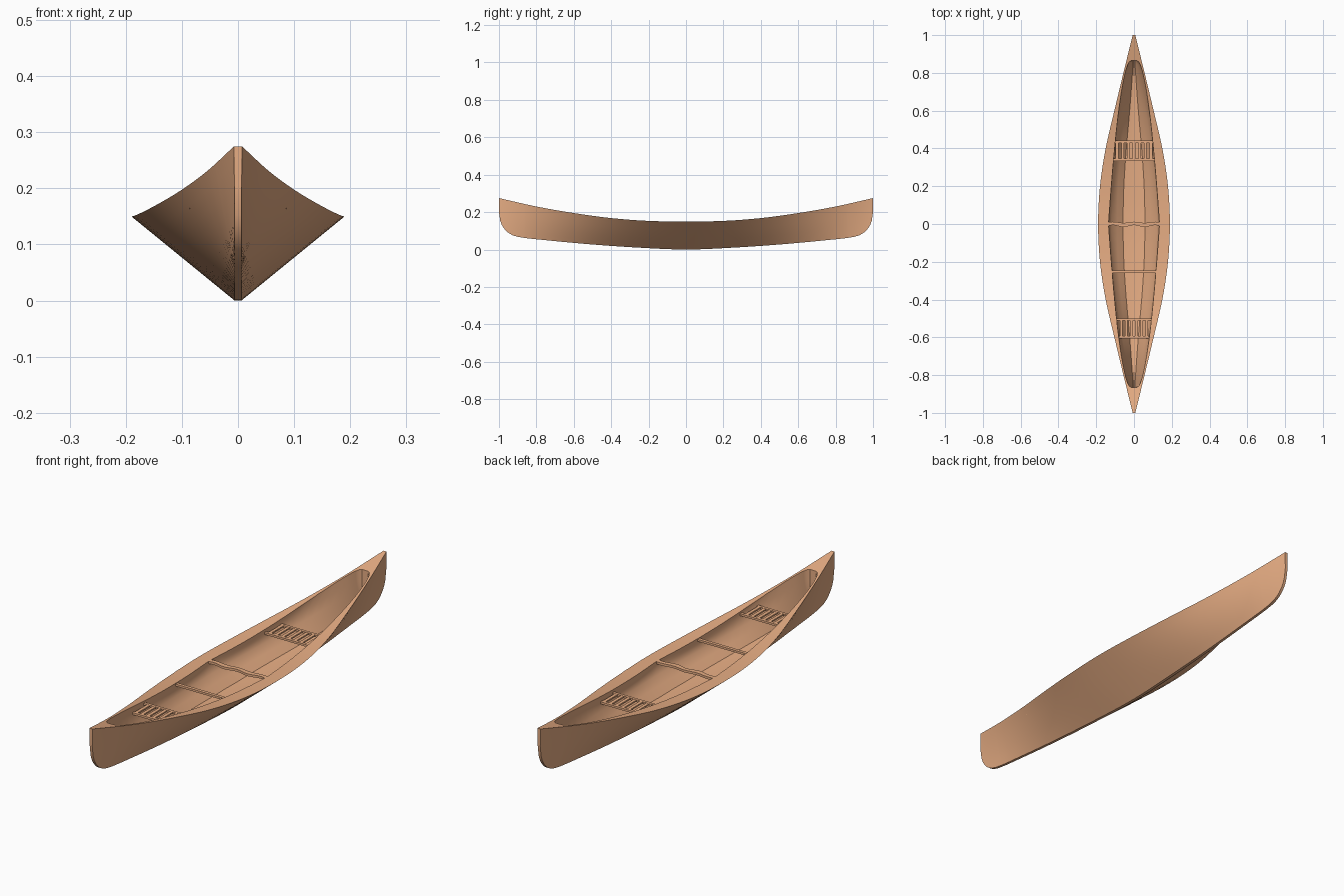
import bpy, bmesh, math

if "Cube" in bpy.data.objects:
    bpy.data.objects.remove(bpy.data.objects["Cube"])

mat = bpy.data.materials.new("orange_shell")
mat.diffuse_color = (0.8, 0.42, 0.23, 1)
mat.use_nodes = True
mat.node_tree.nodes["Principled BSDF"].inputs["Base Color"].default_value = mat.diffuse_color


def finish(name, bm, angle=35):
    bmesh.ops.remove_doubles(bm, verts=bm.verts, dist=1e-5)
    bmesh.ops.recalc_face_normals(bm, faces=bm.faces)
    me = bpy.data.meshes.new(name)
    bm.to_mesh(me)
    bm.free()
    me.materials.append(mat)
    ob = bpy.data.objects.new(name, me)
    bpy.context.collection.objects.link(ob)
    bpy.ops.object.select_all(action='DESELECT')
    ob.select_set(True)
    bpy.context.view_layer.objects.active = ob
    bpy.ops.object.shade_smooth_by_angle(angle=math.radians(angle))
    return ob


def curve(pts):
    """Smooth Hermite interpolation through (y, value) points, mirrored about y = 0."""
    n = len(pts)

    def slope(i):
        if i == 0:
            return 0.0
        a, b = pts[i - 1], pts[min(i + 1, n - 1)]
        return (b[1] - a[1]) / (b[0] - a[0])

    def f(y):
        y = abs(y)
        i = max(j for j in range(n - 1) if pts[j][0] <= y + 1e-9)
        (a, va), (b, vb) = pts[i], pts[i + 1]
        h = b - a
        t = (y - a) / h
        return (va * (1 + 2 * t) * (1 - t) ** 2 + vb * t * t * (3 - 2 * t)
                + h * (slope(i) * t * (1 - t) ** 2 - slope(i + 1) * t * t * (1 - t)))
    return f


# Hull lines: half beam, top edge and keel line along the length
beam = curve([(0, .19), (.2, .18), (.4, .15), (.6, .104), (.8, .056), (1, .007)])
sheer = curve([(0, .15), (.2, .153), (.4, .168), (.6, .195), (.8, .23), (1, .275)])
keel = curve([(0, 0), (.25, .01), (.5, .027), (.75, .05), (.9, .068),
              (.945, .086), (.975, .115), (.993, .153), (1, .2)])
WALL, END = .009, .865


def outer_x(y, v):
    w = beam(y)
    return .006 + (w - .006) * v + .06 * w * abs(y) * math.sin(math.pi * v)


def section(y, filled):
    """Half section from keel, up the outside, over the rim and down inside."""
    k, s = keel(y), sheer(y)
    pts = [(0, k)] + [(outer_x(y, v / 6), k + (s - k) * v / 6) for v in range(7)]
    floor = k + .05 - .02 * abs(y)
    # rounded ends of the cockpit opening
    limit = .014 + math.sqrt(max(0, END - min(abs(y), END))) * .13
    for u in (1, .75, .5, .25, 0):
        z = floor + (s - floor) * u
        x = max(.003, min(outer_x(y, (z - k) / (s - k)) - WALL, limit))
        if filled:
            x, z = max(.0, min(beam(y) * .6, .014)), s
        pts.append((x, z))
    pts.append((0, s if filled else floor - .004))
    return pts


# Hull with solid end decks
half = [(i * .05, False) for i in range(17)]
half += [(y, False) for y in (.825, .845, .858, END)]
half += [(y, True) for y in (END, .9, .925, .945, .96, .975, .985, .993, .998, 1)]
stations = [(-y, f) for y, f in reversed(half[1:])] + half
bm = bmesh.new()
rings = []
for y, f in stations:
    p = section(y, f)
    ring = p + [(-x, z) for x, z in reversed(p[1:-1])]
    rings.append([bm.verts.new((x, y, z)) for x, z in ring])
for a, b in zip(rings, rings[1:]):
    for i in range(len(a)):
        j = (i + 1) % len(a)
        bm.faces.new((a[i], a[j], b[j], b[i]))
m = len(section(0, False))
for r in (rings[0], rings[-1]):
    outline = r[:8] + r[-7:]
    bm.faces.new(outline)
bmesh.ops.dissolve_degenerate(bm, dist=1e-6, edges=bm.edges)
finish("hull", bm)


def bar(bm, x0, x1, y0, y1, z, h=.009):
    res = bmesh.ops.create_cube(bm, size=1)
    for v in res["verts"]:
        v.co = ((x0 + x1) / 2 + v.co.x * (x1 - x0),
                (y0 + y1) / 2 + v.co.y * (y1 - y0), z + v.co.z * h)


# Slatted seats: two cross rails joined by slats
def seat(name, ya, wa, yb, wb, z, n, span):
    bm = bmesh.new()
    for y, w in ((ya, wa), (yb, wb)):
        bar(bm, -w, w, y - .006, y + .006, z)
    for i in range(n):
        x = -span + 2 * span * i / (n - 1)
        bar(bm, x - .007, x + .007, ya, yb, z + .001, .006)
    finish(name, bm)


seat("front_seat", -.6, .086, -.505, .104, .168, 6, .068)
seat("rear_seat", .34, .126, .435, .106, .146, 7, .09)

# Straight thwart
bm = bmesh.new()
bar(bm, -.15, .15, -.259, -.245, .148)
finish("thwart", bm)

# Wavy carrying yoke
bm = bmesh.new()
rows = []
for i in range(33):
    x = -.168 + .336 * i / 32
    wave = .005 * math.cos(x / .168 * math.pi * 3) * (1 if abs(x) < .14 else .5)
    lo, hi = -.011 + wave, .009 + wave * .6
    rows.append([bm.verts.new((x, y, z)) for y, z in
                 ((lo, .14), (hi, .14), (hi, .15), (lo, .15))])
for a, b in zip(rows, rows[1:]):
    for i in range(4):
        j = (i + 1) % 4
        bm.faces.new((a[i], a[j], b[j], b[i]))
bm.faces.new(rows[0])
bm.faces.new(rows[-1])
finish("yoke", bm)
